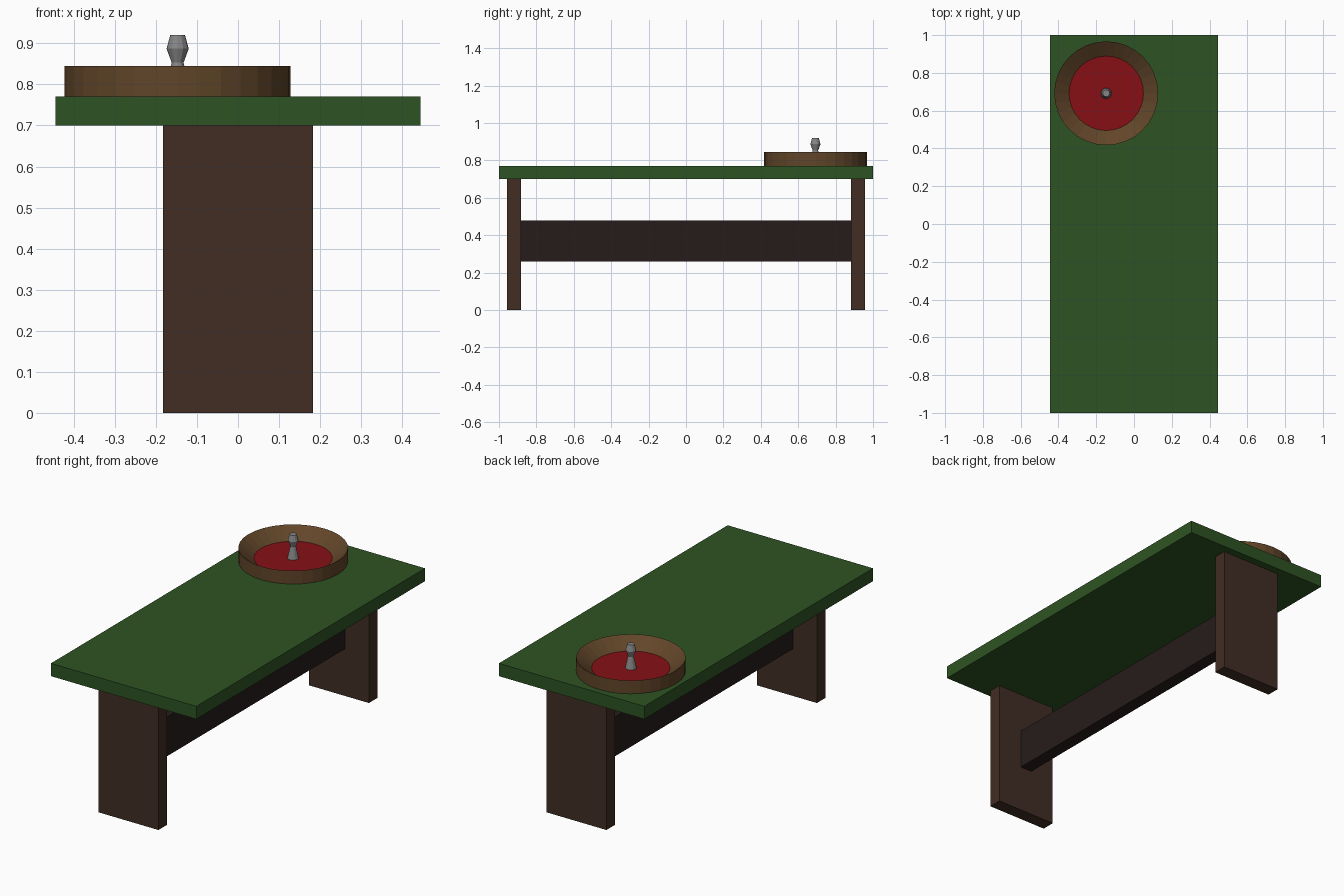
import bpy, bmesh, math

if "Cube" in bpy.data.objects:
    bpy.data.objects.remove(bpy.data.objects["Cube"])


def material(name, rgb):
    m = bpy.data.materials.new(name)
    m.diffuse_color = (*rgb, 1)
    m.use_nodes = True
    m.node_tree.nodes["Principled BSDF"].inputs["Base Color"].default_value = m.diffuse_color
    return m


felt = material("green_felt", (0.027, 0.088, 0.017))
leg_wood = material("dark_wood", (0.053, 0.026, 0.017))
beam_wood = material("black_wood", (0.019, 0.012, 0.011))
bowl_wood = material("brown_wood", (0.12, 0.06, 0.022))
red = material("red", (0.24, 0.005, 0.008))
metal = material("metal", (0.24, 0.24, 0.24))


def finish(name, bm, mat, location):
    bmesh.ops.recalc_face_normals(bm, faces=bm.faces)
    me = bpy.data.meshes.new(name)
    bm.to_mesh(me)
    bm.free()
    me.materials.append(mat)
    ob = bpy.data.objects.new(name, me)
    ob.location = location
    bpy.context.collection.objects.link(ob)
    return ob


def box(name, x, y, z, mat):
    """Box from (min, max) ranges."""
    bm = bmesh.new()
    bmesh.ops.create_cube(bm, size=1)
    bmesh.ops.scale(bm, vec=[r[1] - r[0] for r in (x, y, z)], verts=bm.verts)
    return finish(name, bm, mat, [(r[0] + r[1]) / 2 for r in (x, y, z)])


def lathe(name, profile, sides, mat, location):
    """Closed solid of revolution from (radius, z) points, capped at both ends."""
    bm = bmesh.new()
    rings = []
    for r, z in profile:
        rings.append([bm.verts.new((r * math.cos(a), r * math.sin(a), z))
                      for a in (2 * math.pi * i / sides for i in range(sides))])
    for a, b in zip(rings, rings[1:]):
        for i in range(sides):
            j = (i + 1) % sides
            bm.faces.new((a[i], a[j], b[j], b[i]))
    bm.faces.new(rings[0])
    bm.faces.new(rings[-1])
    return finish(name, bm, mat, location)


# table
box("table_top", (-0.445, 0.445), (-1, 1), (0.70, 0.771), felt)
box("front_leg", (-0.183, 0.183), (-0.957, -0.883), (0, 0.70), leg_wood)
box("back_leg", (-0.183, 0.183), (0.883, 0.957), (0, 0.70), leg_wood)
box("stretcher_beam", (-0.036, 0.036), (-0.883, 0.883), (0.26, 0.478), beam_wood)

# wheel bowl with sloped inside, red floor and central spindle
centre = (-0.147, 0.692, 0)
bowl = lathe("wheel_bowl", [(0.275, 0.771), (0.275, 0.845), (0.197, 0.788)],
             32, bowl_wood, centre)
bowl.data.materials.append(red)
bowl.data.polygons[-1].material_index = 1
lathe("spindle", [(0.029, 0.788), (0.0145, 0.853), (0.027, 0.887), (0.018, 0.92)],
      12, metal, centre)
